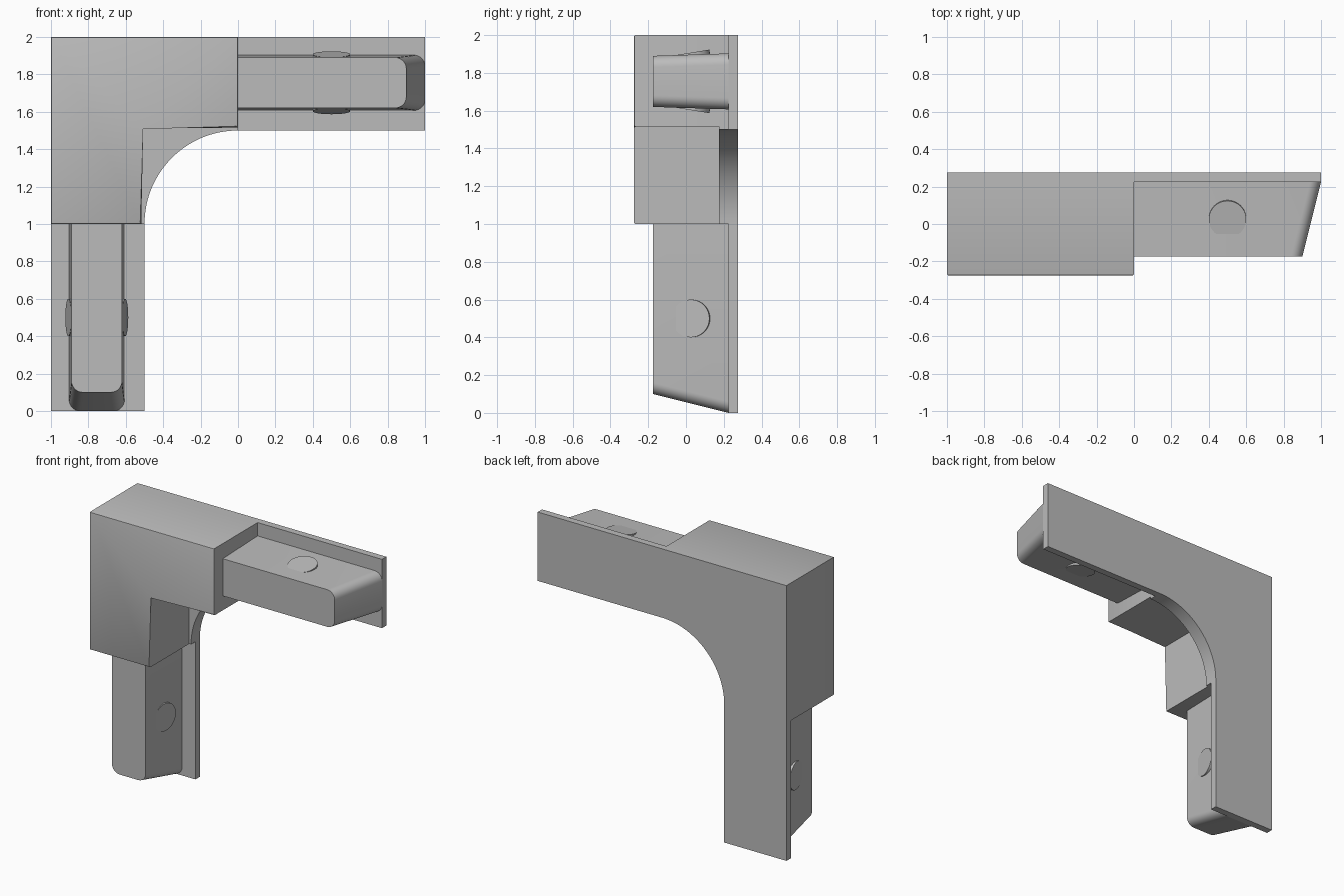
import bpy, bmesh
from math import sin, cos, pi, atan2
from mathutils import Matrix, Vector

cube = bpy.data.objects.get("Cube")
if cube:
    bpy.data.objects.remove(cube, do_unlink=True)

grey = bpy.data.materials.new("plain grey")
grey.use_nodes = True
colour = (0.5, 0.5, 0.5, 1)
grey.diffuse_color = colour
grey.node_tree.nodes["Principled BSDF"].inputs["Base Color"].default_value = colour

BACK = 0.275
PLATE = 0.225       # front of the back plate
MID = 1.755         # centre height of the side tongue


def finish(bm, name, smooth=True):
    bmesh.ops.recalc_face_normals(bm, faces=bm.faces)
    mesh = bpy.data.meshes.new(name)
    bm.to_mesh(mesh)
    bm.free()
    mesh.materials.append(grey)
    obj = bpy.data.objects.new(name, mesh)
    bpy.context.collection.objects.link(obj)
    if smooth:
        bpy.ops.object.select_all(action='DESELECT')
        obj.select_set(True)
        bpy.context.view_layer.objects.active = obj
        bpy.ops.object.shade_smooth_by_angle(angle=0.6)
    return obj


def loft(bm, front, back, y0, y1):
    """Solid between two matching x-z outlines."""
    a = [bm.verts.new((x, y0, z)) for x, z in front]
    b = [bm.verts.new((x, y1, z)) for x, z in back]
    bm.faces.new(a)
    bm.faces.new(b[::-1])
    for i in range(len(a)):
        j = (i + 1) % len(a)
        bm.faces.new((a[i], b[i], b[j], a[j]))


def arc(cx, cz, r, start, end, n):
    return [(cx + r * cos(start + (end - start) * i / n),
             cz + r * sin(start + (end - start) * i / n)) for i in range(n + 1)]


def swap(bm):
    """Reflect the side arm onto the lower arm across the corner's diagonal."""
    for v in bm.verts:
        v.co.x, v.co.z = 1 - v.co.z, 1 - v.co.x


# Back plate with its curved inner corner
curve = arc(0, 1, 0.5, pi / 2, pi, 32)
bm = bmesh.new()
outline = [(-1, 0), (-1, 2), (1, 2), (1, 1.5)] + curve + [(-0.5, 0)]
loft(bm, outline, outline, PLATE, BACK)
finish(bm, "back_plate")

# Thicker web behind the inner corner
bm = bmesh.new()
outline = curve + [(-0.55, 1), (-0.55, 1.55), (0, 1.55)]
loft(bm, outline, outline, 0.175, PLATE)
finish(bm, "corner_web")

# L-shaped corner block with softened front edges
bm = bmesh.new()
outline = [(-1, 1), (-1, 2), (0, 2), (0, 1.515), (-0.515, 1.515), (-0.515, 1)]
loft(bm, outline, outline, -BACK, PLATE)
edges = [e for e in bm.edges if all(v.co.y < 0 for v in e.verts)]
bmesh.ops.bevel(bm, geom=edges, offset=0.008, segments=2, profile=0.5, affect='EDGES')
finish(bm, "corner_block")


def tongue_outline(length, half):
    r = 0.06
    return ([(-0.02, MID - half)]
            + arc(length - r, MID - half + r, r, -pi / 2, 0, 8)
            + arc(length - r, MID + half - r, r, 0, pi / 2, 8)
            + [(-0.02, MID + half)])


for arm in ("side", "lower"):
    # Tapered tongue with a slanted, rounded end
    bm = bmesh.new()
    loft(bm, tongue_outline(0.9, 0.135), tongue_outline(1.0, 0.148), -0.175, PLATE)
    if arm == "lower":
        swap(bm)
    finish(bm, arm + "_tongue")

    # Tilted round catches on both faces of the tongue
    for side, label in ((1, "outer"), (-1, "inner")):
        bm = bmesh.new()
        tilt = Matrix.Rotation(side * atan2(0.033, 0.2), 4, 'X')
        place = Matrix.Translation(Vector((0.5, 0.025, MID + side * 0.152)))
        sink = Matrix.Translation(Vector((0, 0, -side * 0.025)))
        bmesh.ops.create_cone(bm, cap_ends=True, segments=40, radius1=0.1,
                              radius2=0.1, depth=0.05, matrix=place @ tilt @ sink)
        if arm == "lower":
            swap(bm)
        finish(bm, arm + "_catch_" + label)
